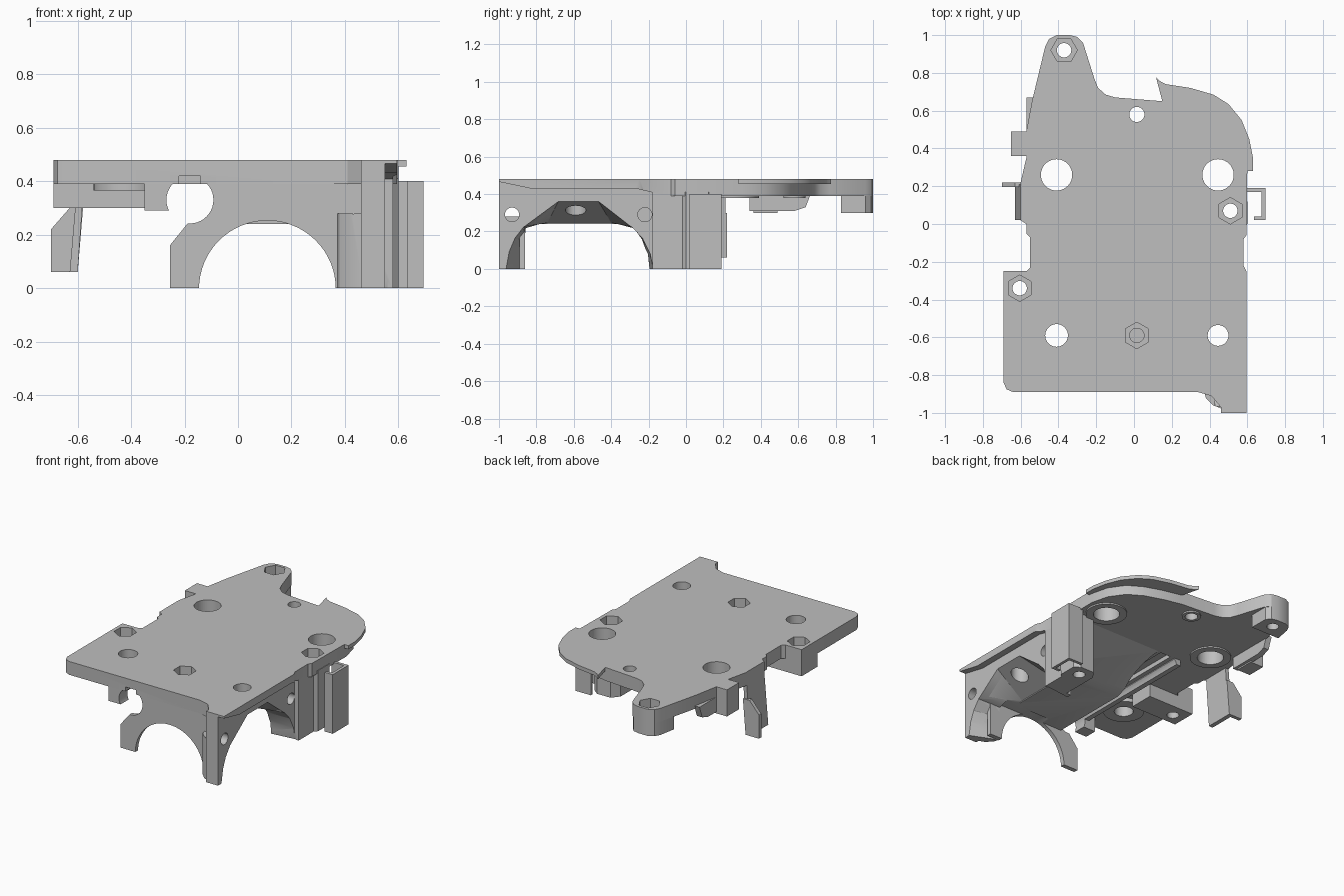
import bpy
import bmesh
import math

old_cube = bpy.data.objects.get("Cube")
if old_cube:
    bpy.data.objects.remove(old_cube, do_unlink=True)

# Single plain grey plastic
grey = bpy.data.materials.new("plain_grey")
grey.use_nodes = True
grey.diffuse_color = (0.52, 0.52, 0.52, 1)
for node in grey.node_tree.nodes:
    if node.type == "BSDF_PRINCIPLED":
        node.inputs["Base Color"].default_value = grey.diffuse_color

parts = []


def place(axis, a, b, depth):
    """Map a profile point and its depth along an axis to a 3D position."""
    if axis == "x":
        return (depth, a, b)
    if axis == "y":
        return (a, depth, b)
    return (a, b, depth)


def loft(name, first, last, low, high, axis="z"):
    """Closed solid between two profiles with the same number of points."""
    bm = bmesh.new()
    start = [bm.verts.new(place(axis, a, b, low)) for a, b in first]
    end = [bm.verts.new(place(axis, a, b, high)) for a, b in last]
    bm.faces.new(start)
    bm.faces.new(end)
    count = len(start)
    for i in range(count):
        j = (i + 1) % count
        bm.faces.new((start[i], start[j], end[j], end[i]))
    bmesh.ops.recalc_face_normals(bm, faces=bm.faces)
    bmesh.ops.triangulate(bm, faces=bm.faces)
    mesh = bpy.data.meshes.new(name)
    bm.to_mesh(mesh)
    bm.free()
    mesh.materials.append(grey)
    obj = bpy.data.objects.new(name, mesh)
    bpy.context.scene.collection.objects.link(obj)
    return obj


def part(name, profile, low, high, axis="z"):
    parts.append(loft(name, profile, profile, low, high, axis))


def cutter(profile, low, high, axis="z"):
    return loft("cutter", profile, profile, low, high, axis)


def rect(a, b, c, d):
    return [(a, c), (b, c), (b, d), (a, d)]


def ring(a, b, radius, sides=40, turn=0.0):
    step = math.tau / sides
    return [(a + radius * math.cos(i * step + turn),
             b + radius * math.sin(i * step + turn)) for i in range(sides)]


def bounds(obj):
    points = [v.co for v in obj.data.vertices]
    return [(min(p[k] for p in points), max(p[k] for p in points)) for k in range(3)]


def overlaps(one, two):
    return all(p[0] < q[1] and q[0] < p[1] for p, q in zip(bounds(one), bounds(two)))


def cut(tool, *names):
    """Subtract the tool from the named parts, or from all it reaches."""
    tool.hide_render = True
    for obj in parts:
        if (names and obj.name not in names) or not overlaps(obj, tool):
            continue
        modifier = obj.modifiers.new("cut", "BOOLEAN")
        modifier.operation = "DIFFERENCE"
        modifier.solver = "EXACT"
        modifier.object = tool
        bpy.context.view_layer.update()
        graph = bpy.context.evaluated_depsgraph_get()
        result = bpy.data.meshes.new_from_object(obj.evaluated_get(graph))
        obj.modifiers.clear()
        obj.data = result
    bpy.data.objects.remove(tool, do_unlink=True)


TOP, UNDER, JOIN = .48, .39, .41

# Main deck with its rear lug and stepped sides
part("deck_plate", [
    (-.69, -.84), (-.675, -.875), (-.64, -.89), (.34, -.89), (.41, -.91),
    (.46, -.97), (.46, -1), (.595, -1), (.595, -.25), (.58, -.22), (.58, -.08),
    (.595, -.06), (.6, .3), (.57, .42), (.5, .52), (.4, .58), (.28, .62),
    (.15, .65), (-.1, .67), (-.15, .685), (-.19, .72), (-.21, .77),
    (-.27, .96), (-.3, .99), (-.34, 1), (-.41, 1), (-.45, .98), (-.47, .94),
    (-.54, .65), (-.57, .49), (-.57, .35), (-.6, .22), (-.6, .02),
    (-.57, 0), (-.57, -.05), (-.55, -.07), (-.55, -.23), (-.57, -.25),
    (-.69, -.25)], UNDER, TOP)

# Thin curved lip at the rear
part("rear_lip", [
    (.58, .28), (.63, .28), (.63, .35), (.61, .45), (.57, .55), (.5, .635),
    (.42, .685), (.3, .72), (.17, .74), (.14, .755), (.117, .775),
    (.15, .65), (.28, .6), (.5, .45)], .455, TOP)

# Front wall with slanted left leg
part("front_wall", [
    (-.255, 0), (.46, 0), (.46, JOIN), (-.3, JOIN), (-.3, .3), (-.15, .29),
    (-.255, .16)], -.89, -.86, "y")

# Thick floor that ramps up to the deck behind the opening
part("inner_floor", [
    (-.87, .24), (-.3, .24), (.1, UNDER), (.1, JOIN), (-.87, JOIN)],
    -.12, .5, "x")

# Right wall, front corner column and rear leg
part("right_wall", rect(-.87, -.16, 0, .44), .385, .55, "x")
part("front_column", rect(.46, .55, -1, -.855), 0, .44)
part("column_fillet", [
    (.37, -.88), (.38, -.92), (.42, -.96), (.47, -.98), (.47, -.865),
    (.37, -.865)], 0, .28)
part("rear_leg", [
    (.42, -.18), (.58, -.18), (.58, -.02), (.6, 0), (.6, .12), (.56, .15),
    (.46, .15), (.42, .1)], 0, JOIN)

# C-shaped clip on the right side
part("side_clip", [
    (.58, .17), (.675, .17), (.675, .04), (.635, .04), (.635, .02),
    (.695, .02), (.695, .19), (.58, .19)], 0, .4)

# Cable hook and the lip that continues its channel
part("hook_block", rect(-.35, -.25, .29, JOIN), -.885, -.8, "y")
part("channel_lip", rect(-.3, -.25, .35, JOIN), -.81, .1, "y")

# Left nut block and rear lug block
part("left_nut_block", rect(-.69, -.34, .3, JOIN), -.42, -.25, "y")
part("rear_lug_block", [
    (-.275, .83), (-.275, .96), (-.3, .99), (-.34, 1), (-.41, 1), (-.45, .98),
    (-.47, .94), (-.49, .83)], .3, JOIN)

# Rib, tab and hanging prong on the left side
part("left_rib", [
    (.34, .31), (.58, .31), (.64, .33), (.67, JOIN), (.34, JOIN)],
    -.57, -.53, "x")
part("left_tab", rect(-.65, -.55, .36, .49), .3, TOP)
part("prong_wall", [
    (-.63, .06), (-.6, .06), (-.575, JOIN), (-.6, JOIN)], .02, .21, "y")
part("prong_fin", [
    (-.7, .06), (-.6, .06), (-.58, .3), (-.63, .3), (-.7, .22)],
    .195, .22, "y")

# Round bosses under the deck
for x, y, radius, bottom in ((-.41, .26, .13, .38), (.445, .26, .13, .38),
                             (-.41, -.59, .13, .365), (.015, .58, .06, .38)):
    part("hole_boss", ring(x, y, radius), bottom, JOIN)

# Undercut that leaves a thin overhang along the right edge
cut(cutter([(-1.02, .47), (-.83, .43), (-.27, .43), (-.08, .385), (-.08, .3),
            (-1.02, .3)], .55, .7, "x"), "deck_plate")

# Flared opening through the right wall
outer = [(-.97, -.02), (-.95, .09), (-.92, .16), (-.87, .225), (-.68, .365),
         (-.47, .365), (-.29, .225), (-.23, .16), (-.19, .08), (-.17, -.02)]
inner = [(-.858, -.02), (-.857, .09), (-.856, .16), (-.85, .215), (-.74, .247),
         (-.4, .247), (-.28, .215), (-.24, .16), (-.21, .08), (-.2, -.02)]
cut(loft("cutter", inner, outer, .3, .56, "x"), "right_wall",
    "front_column", "inner_floor", "rear_leg", "column_fillet")

# Round arch through the front wall
cut(cutter(ring(.11, -.003, .256, 64), -1.1, -.8, "y"), "front_wall", "inner_floor")

# Cable channel with a small relief above it
cut(cutter(ring(-.18, .33, .088), -.95, .2, "y"),
    "front_wall", "hook_block", "inner_floor", "channel_lip")
cut(cutter(rect(-.22, -.14, .38, .42), -.95, .095, "y"))

# Through holes
for x, y, radius in ((-.41, .26, .083), (.445, .26, .083), (-.41, -.59, .06),
                     (.445, -.59, .055), (.015, .58, .04), (-.37, .92, .038),
                     (.51, .07, .038), (-.605, -.34, .038)):
    cut(cutter(ring(x, y, radius), -.1, .6))

# Blind hole in the thick floor
cut(cutter(ring(.015, -.59, .038), .3, .6))

# Hexagonal nut pockets
for x, y, turn in ((-.37, .92, 0), (.51, .07, math.pi / 6),
                   (-.605, -.34, math.pi / 6), (.015, -.59, math.pi / 6)):
    cut(cutter(ring(x, y, .07, 6, turn), .4, .6))

# Screw holes in the right wall
for y in (-.93, -.22):
    cut(cutter(ring(y, .29, .038, 24), .43, .7, "x"))

# Smooth curved surfaces and keep sharp edges
bpy.ops.object.select_all(action="DESELECT")
for obj in parts:
    obj.select_set(True)
bpy.context.view_layer.objects.active = parts[0]
bpy.ops.object.shade_smooth_by_angle(angle=math.radians(30))
